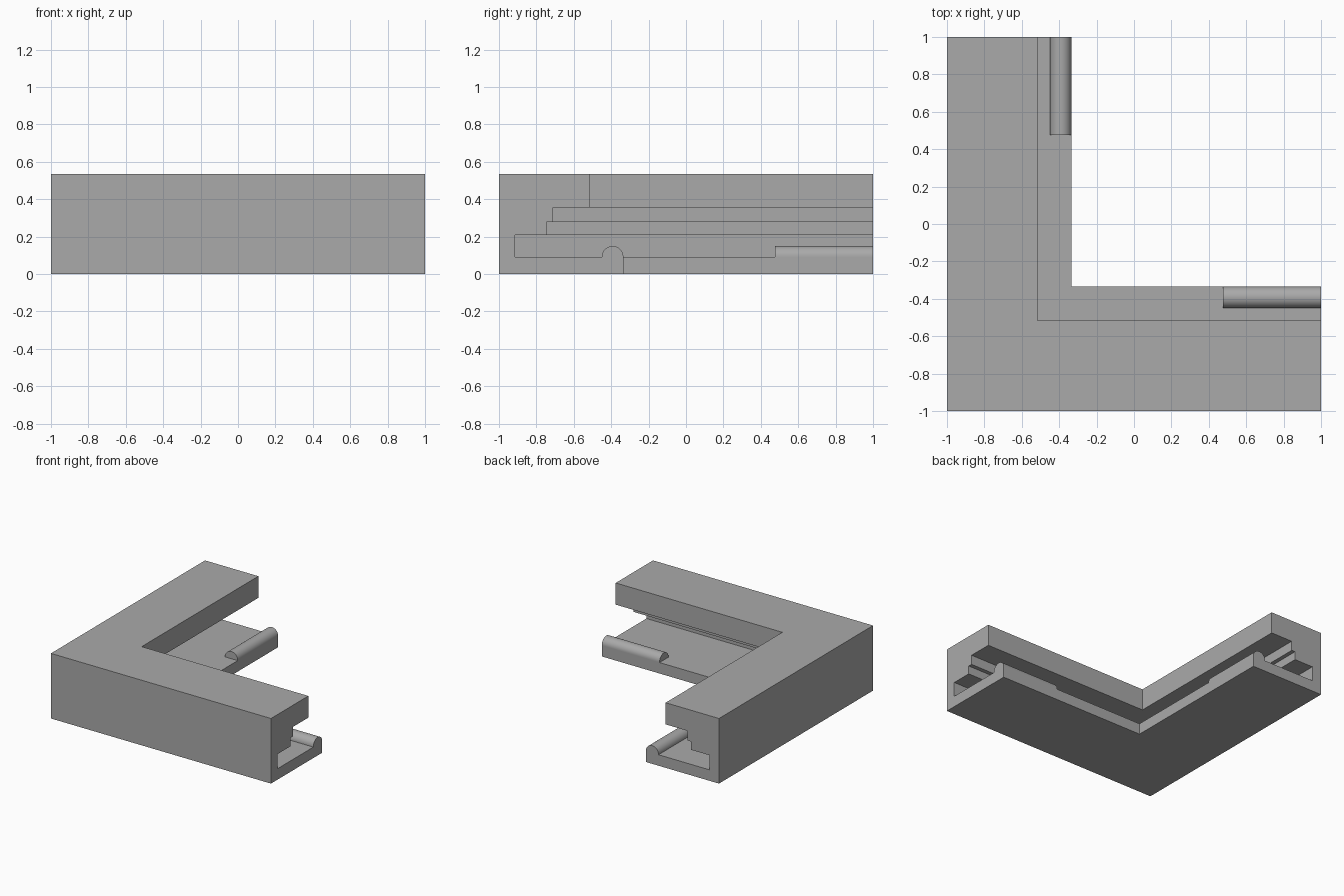
import bpy
import bmesh
import math

cube = bpy.data.objects.get("Cube")
if cube:
    bpy.data.objects.remove(cube, do_unlink=True)

# Single plain grey finish
grey = bpy.data.materials.new("plain_grey")
grey.use_nodes = True
colour = (0.4, 0.4, 0.4, 1.0)
grey.diffuse_color = colour
grey.node_tree.nodes["Principled BSDF"].inputs["Base Color"].default_value = colour

OUTER, INNER, END = -1.0, -0.335, 1.0
LEDGE, TOP = 0.09, 0.535


def loft(name, rings):
    """Skin a series of matching closed rings and cap both ends."""
    bm = bmesh.new()
    loops = [[bm.verts.new(p) for p in ring] for ring in rings]
    n = len(loops[0])
    for a, b in zip(loops, loops[1:]):
        for i in range(n):
            j = (i + 1) % n
            bm.faces.new((a[i], a[j], b[j], b[i]))
    bm.faces.new(loops[0])
    bm.faces.new(loops[-1])
    bmesh.ops.recalc_face_normals(bm, faces=bm.faces)
    # Merge the coplanar faces across the mitre
    bmesh.ops.dissolve_limit(bm, angle_limit=math.radians(0.5),
                             verts=bm.verts, edges=bm.edges)
    mesh = bpy.data.meshes.new(name)
    bm.to_mesh(mesh)
    bm.free()
    mesh.materials.append(grey)
    obj = bpy.data.objects.new(name, mesh)
    bpy.context.collection.objects.link(obj)
    return obj


# Corner frame: stepped channel section swept round a mitred right angle
section = [(OUTER, 0), (INNER, 0), (INNER, LEDGE), (-0.915, LEDGE),
           (-0.915, 0.21), (-0.745, 0.21), (-0.745, 0.278), (-0.712, 0.278),
           (-0.712, 0.357), (-0.515, 0.357), (-0.515, TOP), (OUTER, TOP)]
loft("corner_frame", [
    [(END, u, z) for u, z in section],
    [(u, u, z) for u, z in section],
    [(u, END, z) for u, z in section],
])

# Rounded retaining beads on the lip near each open end
radius, steps = 0.0575, 24
centre = INNER - radius
arch = [(INNER, LEDGE)]
for k in range(steps + 1):
    t = math.pi * k / steps
    arch.append((centre + radius * math.cos(t), LEDGE + 0.002 + radius * math.sin(t)))
arch.append((INNER - 2 * radius, LEDGE))
START = 0.475
beads = [
    loft("right_angle_bead", [[(x, u, z) for u, z in arch] for x in (START, END)]),
    loft("back_bead", [[(u, y, z) for u, z in arch] for y in (START, END)]),
]
for bead in beads:
    bpy.ops.object.select_all(action="DESELECT")
    bead.select_set(True)
    bpy.context.view_layer.objects.active = bead
    bpy.ops.object.shade_smooth_by_angle(angle=math.radians(30))
beads[0].name = "left_bead"
